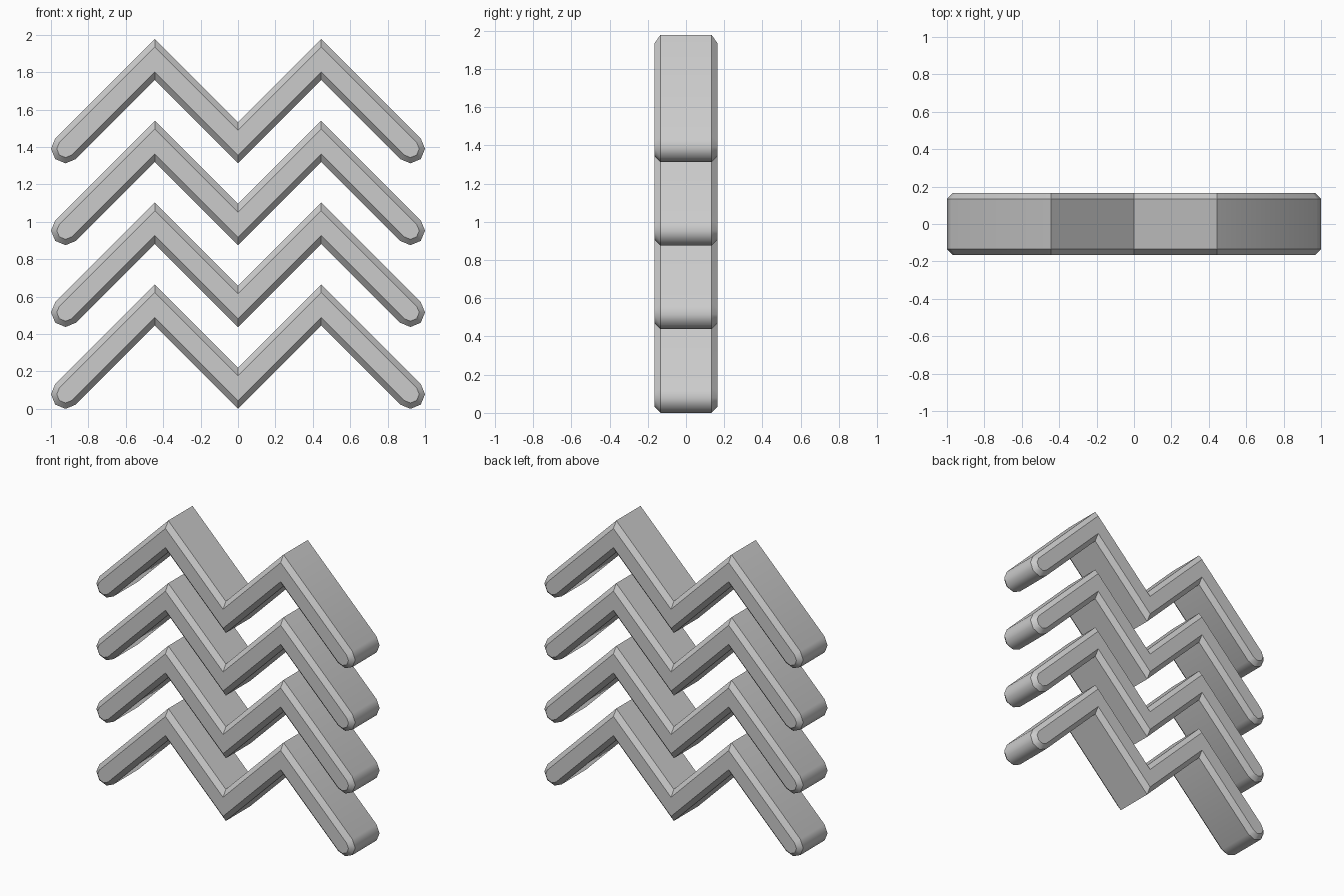
import bpy, bmesh
from math import sin, cos, radians, sqrt

if "Cube" in bpy.data.objects:
    bpy.data.objects.remove(bpy.data.objects["Cube"])

R = 0.078          # half thickness of a bar
A = 0.445          # x of the peaks
END = 1 - R        # x of the rounded end centres
VALLEY = R * sqrt(2)
PEAK = VALLEY + A
END_Z = PEAK - (END - A)
DEPTH = 0.165
CH = 0.031         # chamfer
PITCH = 0.4375


def outline(r):
    """Zigzag outline of half thickness r; True marks rounded end points."""
    m = r * sqrt(2)

    def cap(cx, angles):
        return [(cx + r * cos(radians(a)), END_Z + r * sin(radians(a)), True) for a in angles]

    return (cap(END, (45, 0, -45, -90, -135))
            + [(A, PEAK - m, False), (0, VALLEY - m, False), (-A, PEAK - m, False)]
            + cap(-END, (-45, -90, -135, -180, -225))
            + [(-A, PEAK + m, False), (0, VALLEY + m, False), (A, PEAK + m, False)])


def zigzag_mesh():
    bm = bmesh.new()
    layers = [(-DEPTH, R - CH), (-DEPTH + CH, R), (DEPTH - CH, R), (DEPTH, R - CH)]
    rings = [[bm.verts.new((x, y, z)) for x, z, _ in outline(r)] for y, r in layers]
    rounded = [p[2] for p in outline(R)]
    n = len(rounded)
    for lo, hi in zip(rings, rings[1:]):
        for i in range(n):
            j = (i + 1) % n
            bm.faces.new((lo[i], lo[j], hi[j], hi[i]))
    bm.faces.new(rings[0])
    bm.faces.new(rings[-1][::-1])
    bmesh.ops.recalc_face_normals(bm, faces=bm.faces)
    for f in bm.faces:
        f.smooth = True
    # Only the rounded ends blend smoothly; chamfer lines and mitres stay crisp
    for e in bm.edges:
        e.smooth = False
    for lo, hi in zip(rings, rings[1:]):
        for i in range(n):
            bm.edges.get((lo[i], hi[i])).smooth = rounded[i]
    mesh = bpy.data.meshes.new("zigzag_bar")
    bm.to_mesh(mesh)
    bm.free()
    return mesh


# Four stacked zigzag bars
mesh = zigzag_mesh()
for k in range(4):
    bar = bpy.data.objects.new(f"zigzag_bar_{k + 1}", mesh)
    bar.location.z = k * PITCH
    bpy.context.collection.objects.link(bar)
